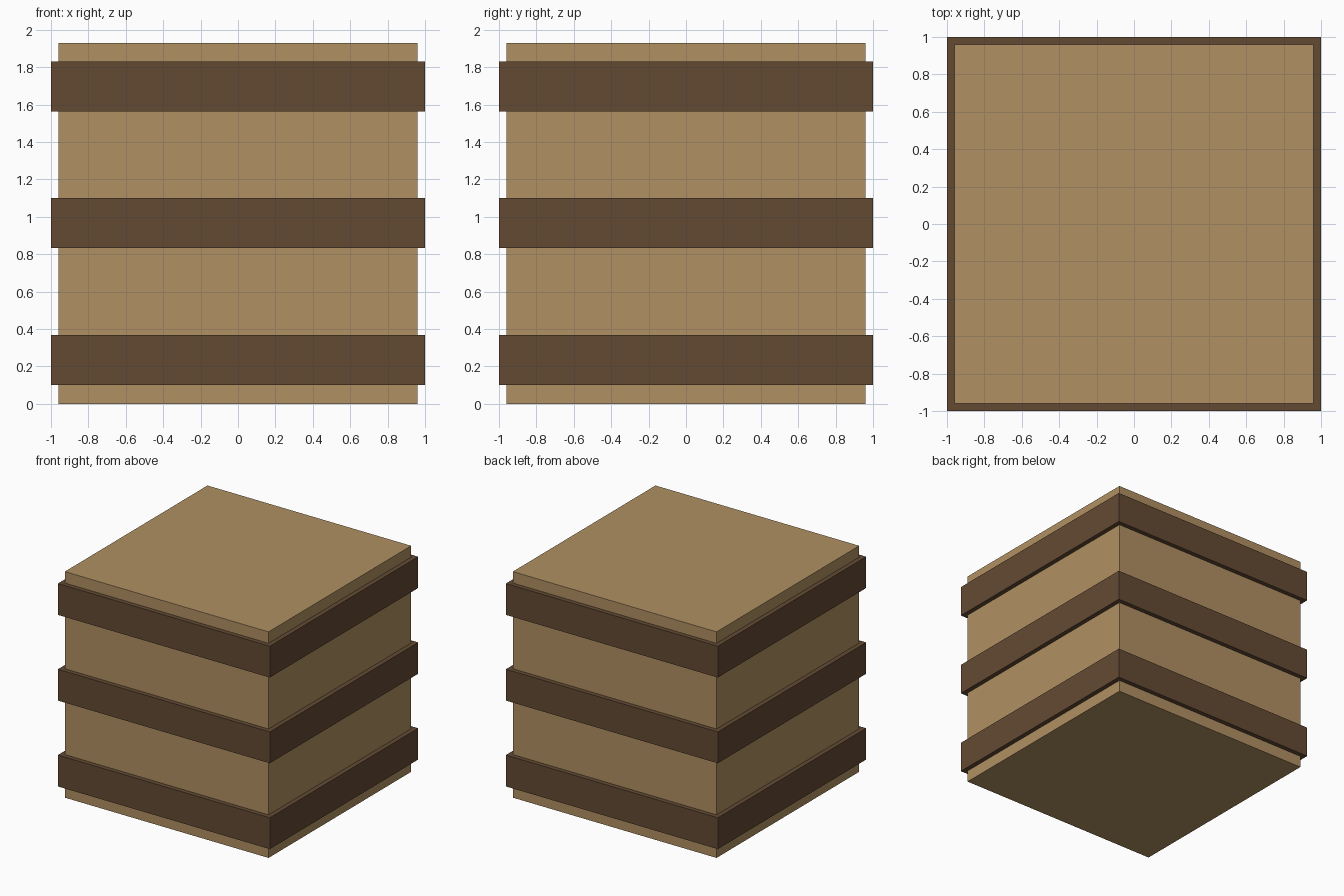
import bpy

if "Cube" in bpy.data.objects:
    bpy.data.objects.remove(bpy.data.objects["Cube"])


def material(name, color):
    mat = bpy.data.materials.new(name)
    mat.diffuse_color = (*color, 1.0)
    mat.use_nodes = True
    mat.node_tree.nodes["Principled BSDF"].inputs["Base Color"].default_value = mat.diffuse_color
    return mat


def box(name, width, z0, z1, mat):
    bpy.ops.mesh.primitive_cube_add(size=1, location=(0, 0, (z0 + z1) / 2))
    obj = bpy.context.object
    obj.name = name
    obj.scale = (width, width, z1 - z0)
    bpy.ops.object.transform_apply(location=False, rotation=False, scale=True)
    obj.data.materials.append(mat)
    return obj


light_wood = material("light wood", (0.434, 0.279, 0.122))
dark_wood = material("dark wood", (0.127, 0.0685, 0.0343))

# Crate body
HEIGHT = 1.928
box("crate_body", 1.922, 0, HEIGHT, light_wood)

# Three evenly spaced bands wrapping all four sides
BAND = 0.267
for name, centre in (("lower_band", 0.234), ("middle_band", HEIGHT / 2 + 0.002), ("upper_band", 1.697)):
    box(name, 2.0, centre - BAND / 2, centre + BAND / 2, dark_wood)
